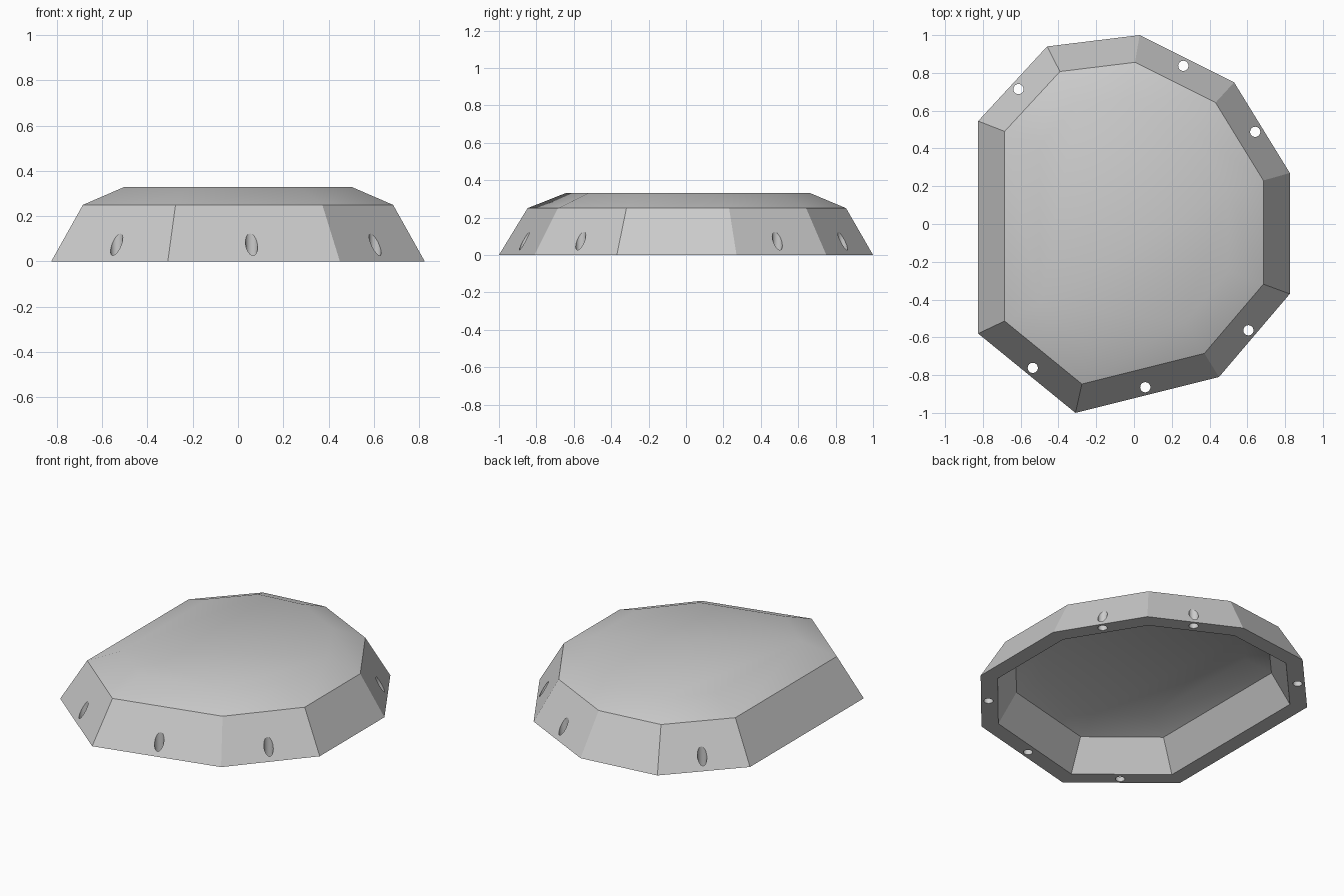
import bpy
import bmesh
from mathutils import Vector

if "Cube" in bpy.data.objects:
    bpy.data.objects.remove(bpy.data.objects["Cube"], do_unlink=True)

# Foot outline, counter-clockwise seen from above
OUTLINE = [Vector(p) for p in (
    (-0.825, -0.58), (-0.31, -1.0), (0.45, -0.81), (0.825, -0.37), (0.825, 0.27),
    (0.53, 0.75), (0.03, 1.0), (-0.46, 0.94), (-0.825, 0.545))]
# (inset, height) of each ring, outside then underside
OUTER = [(0, 0), (0.14, 0.25), (0.325, 0.33)]
INNER = [(0.096, 0), (0.199, 0.185), (0.342, 0.247)]
# Edges of the outline that carry a screw hole, and position along each
HOLES = [(0, 0.51), (1, 0.5), (3 - 1, 0.5), (4, 0.5), (5, 0.5), (7, 0.5)]
HOLE_RADIUS, HOLE_INSET = 0.027, 0.042


def inward(i):
    """Inward unit normal of outline edge i."""
    n = len(OUTLINE)
    d = (OUTLINE[(i + 1) % n] - OUTLINE[i % n]).normalized()
    return Vector((-d.y, d.x))


def ring(bm, inset, z):
    """Outline offset inward with mitred corners."""
    verts = []
    for i, p in enumerate(OUTLINE):
        a, b = inward(i - 1), inward(i)
        q = p + (a + b) * inset / (1 + a.dot(b))
        verts.append(bm.verts.new((q.x, q.y, z)))
    return verts


def bridge(bm, low, high, smooth):
    n = len(low)
    for i in range(n):
        j = (i + 1) % n
        bm.faces.new((low[i], low[j], high[j], high[i])).smooth = smooth


def finish(bm, name, material):
    bmesh.ops.recalc_face_normals(bm, faces=bm.faces)
    mesh = bpy.data.meshes.new(name)
    bm.to_mesh(mesh)
    bm.free()
    mesh.materials.append(material)
    obj = bpy.data.objects.new(name, mesh)
    bpy.context.collection.objects.link(obj)
    return obj


grey = bpy.data.materials.new("plain grey")
grey.use_nodes = True
colour = (0.6, 0.6, 0.6, 1)
grey.diffuse_color = colour
grey.node_tree.nodes["Principled BSDF"].inputs["Base Color"].default_value = colour

# Hollow shell: flat walls, softly shaded roof
bm = bmesh.new()
feet = []
for profile in (OUTER, INNER):
    foot, knee, top = [ring(bm, *level) for level in profile]
    bridge(bm, foot, knee, False)
    bridge(bm, knee, top, True)
    bm.faces.new(top).smooth = True
    feet.append(foot)
bridge(bm, feet[0], feet[1], False)
shell = finish(bm, "hold_shell", grey)

# Vertical screw holes through the sloping walls
bm = bmesh.new()
for edge, t in HOLES:
    p = OUTLINE[edge].lerp(OUTLINE[(edge + 1) % len(OUTLINE)], t)
    p = p + inward(edge) * HOLE_INSET
    made = bmesh.ops.create_cone(bm, cap_ends=True, segments=24, radius1=HOLE_RADIUS,
                                 radius2=HOLE_RADIUS, depth=0.4)
    bmesh.ops.translate(bm, verts=made["verts"], vec=(p.x, p.y, 0))
for f in bm.faces:
    f.smooth = len(f.verts) == 4
cutter = finish(bm, "screw_hole_cutter", grey)
cutter.hide_render = True

cut = shell.modifiers.new("screw_holes", 'BOOLEAN')
cut.operation = 'DIFFERENCE'
cut.solver = 'EXACT'
cut.object = cutter
bpy.context.view_layer.objects.active = shell
bpy.ops.object.modifier_apply(modifier=cut.name)
bpy.data.objects.remove(cutter, do_unlink=True)
